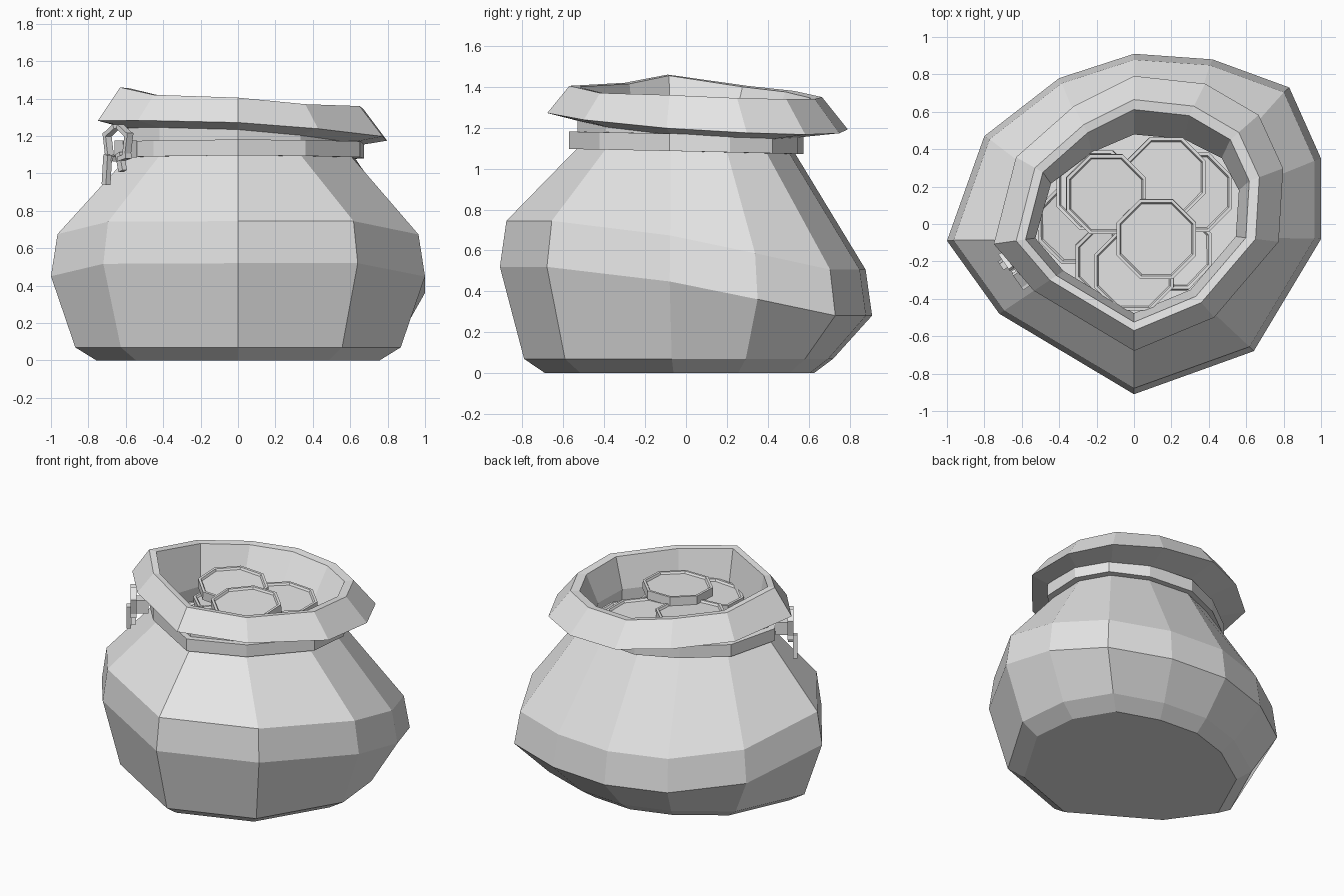
import bpy, bmesh, math
from mathutils import Matrix, Vector, Euler

cube = bpy.data.objects.get("Cube")
if cube:
    bpy.data.objects.remove(cube, do_unlink=True)

grey = bpy.data.materials.new("light_grey")
grey.use_nodes = True
grey.diffuse_color = (0.8, 0.8, 0.8, 1)
grey.node_tree.nodes["Principled BSDF"].inputs["Base Color"].default_value = (0.8, 0.8, 0.8, 1)


def finish(bm, name):
    bmesh.ops.recalc_face_normals(bm, faces=bm.faces)
    mesh = bpy.data.meshes.new(name)
    bm.to_mesh(mesh)
    bm.free()
    mesh.materials.append(grey)
    obj = bpy.data.objects.new(name, mesh)
    bpy.context.scene.collection.objects.link(obj)
    return obj


def loft(name, rings, closed=False):
    """Skin a list of rings; cap the ends unless the loft closes on itself."""
    bm = bmesh.new()
    loops = [[bm.verts.new(p) for p in ring] for ring in rings]
    pairs = list(zip(loops, loops[1:]))
    if closed:
        pairs.append((loops[-1], loops[0]))
    else:
        bm.faces.new(loops[0])
        bm.faces.new(loops[-1])
    for low, high in pairs:
        for i in range(len(low)):
            j = (i + 1) % len(low)
            bm.faces.new((low[i], low[j], high[j], high[i]))
    return finish(bm, name)


# Lopsided outlines of the belly and of the mouth
belly = [(-1, -.09), (-.8, .47), (-.4, .78), (0, .91), (.42, .88), (.83, .73),
         (1, .35), (1, -.08), (.64, -.68), (0, -.91), (-.72, -.48)]
mouth = [(-.63, -.09), (-.53, .3), (-.27, .53), (0, .665), (.32, .63), (.56, .49),
         (.67, .25), (.65, -.08), (.36, -.42), (0, -.57), (-.45, -.3)]
mouth_z = [1.46, 1.405, 1.38, 1.35, 1.34, 1.34, 1.345, 1.36, 1.37, 1.405, 1.42]


def clamp(v, low, high):
    return max(low, min(high, v))


def belly_z(y):
    return .435 - .17 * clamp(y, -.5, .9) if y < 0 else .435 - .21 * min(y, .73)


def base_scale(y):
    return .87 - .08 * clamp(y / .8, 0, 1)


def neck(scale, z):
    """Mouth outline pulled in at the back, with a slight tilt."""
    return [(x * .93 * scale, y * (.8 if y > 0 else .93) * scale, z - .02 * y) for x, y in mouth]


def lip_z(x, y):
    return 1.235 - .065 * x - .065 * y


# Pouch: sole, belly, neck, folded collar and lining
sole = [(x * base_scale(y) * .87, y * base_scale(y) * .87, 0) for x, y in belly]
hem = [(x * base_scale(y), y * base_scale(y), .07) for x, y in belly]
widest = [(x, y, belly_z(y)) for x, y in belly]
shoulder = [(x * .965, y * .965, belly_z(y) + .225) for x, y in belly]
neck_low = neck(1, 1.09)
neck_high = [(x, y, lip_z(x, y) - .035) for x, y, z in neck(1, 1.2)]
lip = [(x * 1.19, y * 1.19, lip_z(x, y)) for x, y in mouth]
crest = [(x, y, z) for (x, y), z in zip(mouth, mouth_z)]
crest_in = [(x * .92, y * .92, z - .005) for x, y, z in crest]
loft("pouch", [sole, hem, widest, shoulder, neck_low, neck_high, lip, crest,
               crest_in, neck(.9, 1.14), neck(.92, .96)])

# Strap round the neck
loft("neck_strap", [neck(.97, 1.085), neck(1.08, 1.085), neck(1.08, 1.17), neck(.97, 1.17)],
     closed=True)


# Coins with a raised edge on both faces
def coin(name, spot, tilt=(0, 0), radius=.23, thick=.06):
    bm = bmesh.new()
    bmesh.ops.create_cone(bm, cap_ends=True, segments=8, radius1=radius, radius2=radius, depth=thick)
    caps = [f for f in bm.faces if len(f.verts) == 8]
    bmesh.ops.inset_individual(bm, faces=caps, thickness=.018)
    bmesh.ops.inset_individual(bm, faces=caps, thickness=.008, depth=-.014)
    turn = Euler((tilt[0], tilt[1], 0)).to_matrix().to_4x4()
    spin = Matrix.Rotation(math.pi / 8, 4, "Z")
    bm.transform(Matrix.Translation(Vector(spot) - Vector((0, 0, thick / 2))) @ turn @ spin)
    return finish(bm, name)


coins = [((.12, -.08, 1.29), (.04, 0)), ((-.15, .16, 1.26), (.05, .05)),
         ((.17, .25, 1.21), (0, .05)), ((0, -.25, 1.2), (.05, -.05)),
         ((.31, .17, 1.14), (0, .12)), ((.2, -.14, 1.14), (-.1, .12)),
         ((-.2, .18, 1.14), (0, -.1)), ((-.3, 0, 1.06), (.15, -.2)),
         ((-.1, -.2, 1.06), (.1, 0)), ((.15, .15, 1.06), (0, 0))]
for number, (spot, tilt) in enumerate(coins, 1):
    coin(f"coin_{number}", spot, tilt)


# Knot of the strap on the right side; local x runs along the strap, y points outward
def box(name, spot, size, lean=0):
    bm = bmesh.new()
    bmesh.ops.create_cube(bm, size=1)
    bm.transform(Matrix.Diagonal((*size, 1)))
    place = Matrix.Translation((-.56, -.19, 1.13)) @ Matrix.Rotation(math.radians(125), 4, "Z")
    bm.transform(place @ Matrix.Translation(spot) @ Matrix.Rotation(lean, 4, "Y"))
    return finish(bm, name)


box("knot", (0, .05, 0), (.08, .09, .09))
for side in (-1, 1):
    name = "left" if side > 0 else "right"
    box(f"{name}_bow_outer", (side * .09, .1, .02), (.025, .04, .14), side * .2)
    box(f"{name}_bow_top", (side * .055, .1, .1), (.09, .04, .025), side * .5)
    box(f"{name}_bow_bottom", (side * .06, .1, -.045), (.08, .04, .025), side * -.2)
box("left_tail", (.06, .13, -.11), (.04, .03, .16), -.1)
box("right_tail", (-.03, .1, -.07), (.04, .03, .1), .3)
